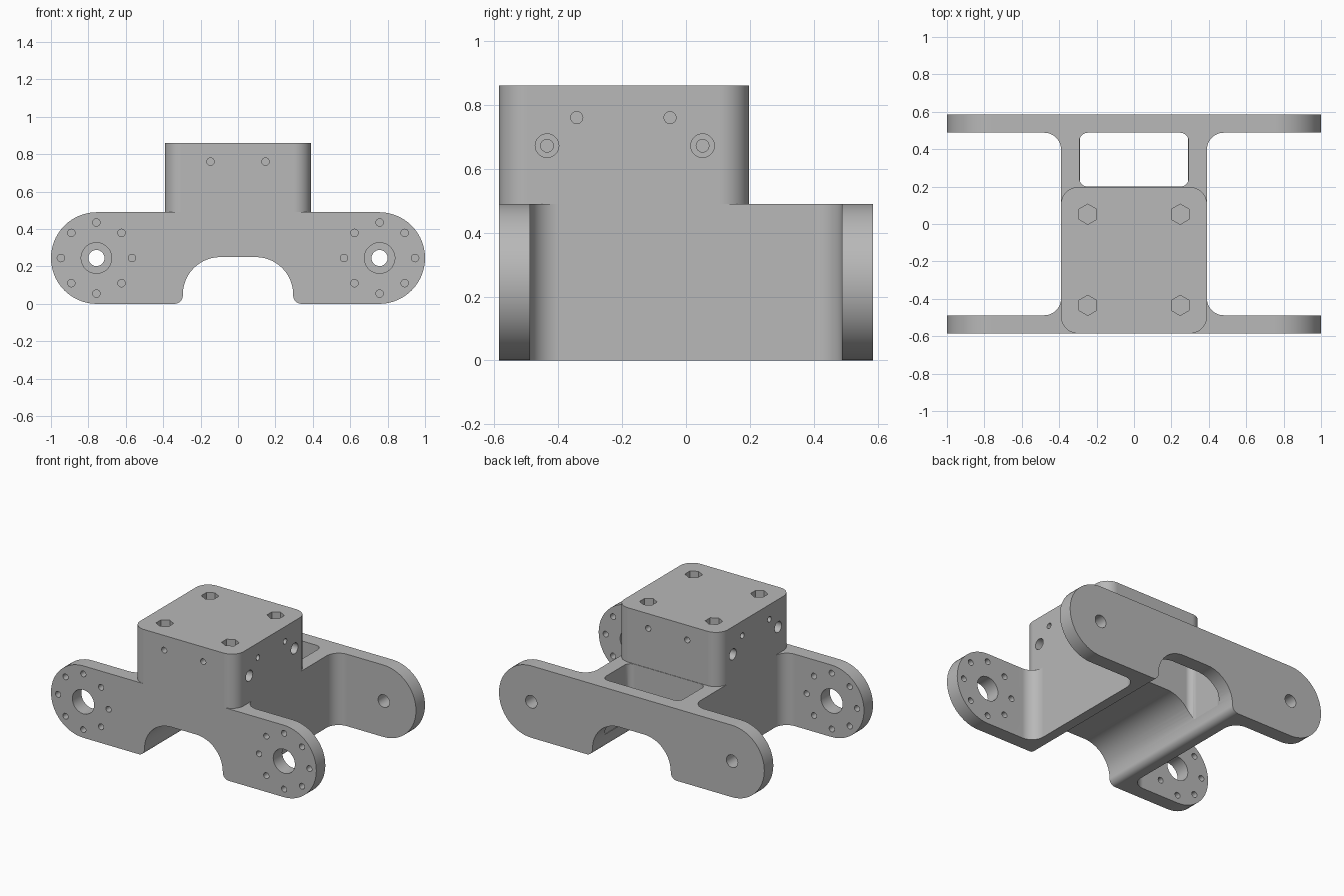
import bpy, bmesh, math
from mathutils import Vector

if "Cube" in bpy.data.objects:
    bpy.data.objects.remove(bpy.data.objects["Cube"])

grey = bpy.data.materials.new("plain grey")
grey.use_nodes = True
grey.diffuse_color = (0.48, 0.48, 0.48, 1)
grey.node_tree.nodes["Principled BSDF"].inputs["Base Color"].default_value = grey.diffuse_color

HALF_Y, TOP, DECK, WALL, END = 0.585, 0.86, 0.49, 0.39, 0.245


def rounded(corners, steps=14):
    """Right-angled outline; each corner is (u, v, radius)."""
    out = []
    for i, (u, v, r) in enumerate(corners):
        p = Vector((u, v))
        if not r:
            out.append(p)
            continue
        d1 = (Vector(corners[i - 1][:2]) - p).normalized()
        d2 = (Vector(corners[(i + 1) % len(corners)][:2]) - p).normalized()
        c = p + (d1 + d2) * r
        for k in range(steps + 1):
            a = math.pi / 2 * k / steps
            q = c - r * (d2 * math.cos(a) + d1 * math.sin(a))
            if not out or (q - out[-1]).length > 1e-4:
                out.append(q)
    return out


def box(u0, u1, v0, v1, r):
    return rounded([(u0, v0, r), (u1, v0, r), (u1, v1, r), (u0, v1, r)])


def ring(u, v, r, sides=28):
    return [Vector((u + r * math.sin(2 * math.pi * k / sides),
                    v + r * math.cos(2 * math.pi * k / sides))) for k in range(sides)]


def prism(name, outline, axis, lo, hi):
    """Extrude an outline along an axis from lo to hi."""
    place = {"x": lambda u, v, w: (w, u, v),
             "y": lambda u, v, w: (u, w, v),
             "z": lambda u, v, w: (u, v, w)}[axis]
    bm = bmesh.new()
    low = [bm.verts.new(place(p.x, p.y, lo)) for p in outline]
    high = [bm.verts.new(place(p.x, p.y, hi)) for p in outline]
    bm.faces.new(low)
    bm.faces.new(high)
    for i in range(len(low)):
        j = (i + 1) % len(low)
        bm.faces.new((low[i], low[j], high[j], high[i]))
    bmesh.ops.recalc_face_normals(bm, faces=bm.faces)
    mesh = bpy.data.meshes.new(name)
    bm.to_mesh(mesh)
    bm.free()
    mesh.materials.append(grey)
    obj = bpy.data.objects.new(name, mesh)
    bpy.context.collection.objects.link(obj)
    return obj


def combine(target, tool, operation="DIFFERENCE"):
    mod = target.modifiers.new("combine", "BOOLEAN")
    mod.operation, mod.solver, mod.object = operation, "EXACT", tool
    bpy.context.view_layer.objects.active = target
    bpy.ops.object.modifier_apply(modifier=mod.name)
    bpy.data.objects.remove(tool)


def cut(outline, axis, lo, hi):
    combine(bracket, prism("cutter", outline, axis, lo, hi))


# H-shaped plan: two arm plates joined by a filleted body
inner = 0.488
quarter = [(1.1, -HALF_Y, 0), (1.1, -inner, 0), (WALL, -inner, 0.09),
           (WALL, inner, 0.09), (1.1, inner, 0), (1.1, HALF_Y, 0)]
plan = rounded(quarter + [(-x, -y, r) for x, y, r in quarter])
bracket = prism("bracket", plan, "z", -0.1, DECK)

# Front outline: round arm ends and the arched tunnel
half = [(0.295, 0.25, 0.2), (0.295, 0, 0.045), (1, 0, END), (1, DECK, END)]
front = rounded(half + [(-x, z, r) for x, z, r in reversed(half)])
combine(bracket, prism("outline", front, "y", -0.7, 0.7), "INTERSECT")

# Raised block on the body
block = prism("raised_block", box(-WALL, WALL, -HALF_Y, 0.197, 0.09), "z", 0.4, TOP)
combine(bracket, block, "UNION")

# Window behind the block
cut(box(-0.292, 0.292, 0.2, inner, 0.045), "z", 0.1, 0.6)

for side in (-1, 1):
    hub = side * 0.757
    # Arm bores, with a ring of screw holes in the front plate
    cut(ring(hub, END, 0.082), "y", -0.7, -0.4)
    cut(ring(hub, END, 0.043), "y", 0.4, 0.7)
    for k in range(8):
        a = k * math.pi / 4
        cut(ring(hub + 0.19 * math.cos(a), END + 0.19 * math.sin(a), 0.02, 16),
            "y", -0.7, -0.4)

    # Small pilot holes in the block's front and back
    for lo, hi in ((-0.7, -0.48), (0.09, 0.3)):
        cut(ring(side * 0.147, 0.76, 0.02, 16), "y", lo, hi)

    # Nut pockets, counterbored side screws and side pilot holes
    for y in (-0.435, 0.052):
        cut(ring(side * 0.247, y, 0.054, 6), "z", 0.62, 0.9)
        cut(ring(y, 0.672, 0.037), "x", *sorted((side * 0.34, side * 0.5)))
        cut(ring(y, 0.672, 0.02, 16), "x", *sorted((side * 0.15, side * 0.5)))
    for y in (-0.342, -0.05):
        cut(ring(y, 0.76, 0.019, 16), "x", *sorted((side * 0.29, side * 0.5)))

# Smooth fillets, flat faces kept flat
bpy.ops.object.select_all(action="DESELECT")
bracket.select_set(True)
bpy.context.view_layer.objects.active = bracket
bpy.ops.object.shade_smooth_by_angle(angle=math.radians(30))
weighted = bracket.modifiers.new("flat faces", "WEIGHTED_NORMAL")
weighted.keep_sharp = True
